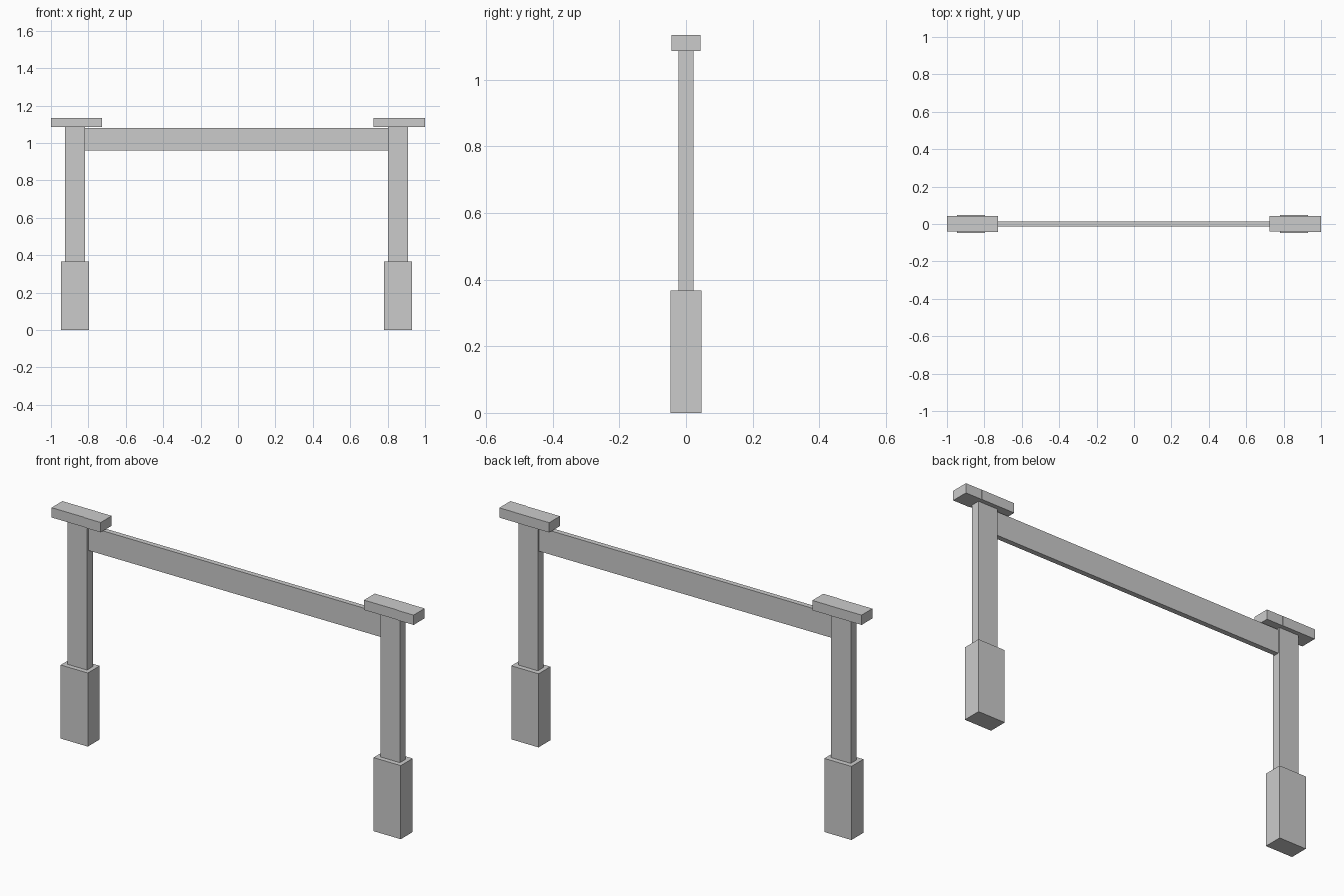
import bpy
import bmesh

if "Cube" in bpy.data.objects:
    bpy.data.objects.remove(bpy.data.objects["Cube"])


def box(name, x, y, z):
    """Axis-aligned box from (min, max) ranges."""
    bm = bmesh.new()
    bmesh.ops.create_cube(bm, size=1)
    for v in bm.verts:
        v.co = [r[0] if c < 0 else r[1] for c, r in zip(v.co, (x, y, z))]
    mesh = bpy.data.meshes.new(name)
    bm.to_mesh(mesh)
    bm.free()
    obj = bpy.data.objects.new(name, mesh)
    bpy.context.collection.objects.link(obj)
    return obj


FOOT_TOP, POST_TOP, CAP_TOP = 0.367, 1.086, 1.135

# Each side: post centre and cap x range
for side, cx, cap_min, cap_max in (("left", -0.871, -1.0, -0.727),
                                   ("right", 0.856, 0.724, 1.0)):
    post_right = cx + 0.054
    # Thick foot and slender post
    box(side + "_foot", (cx - 0.075, cx + 0.075), (-0.047, 0.047), (0, FOOT_TOP))
    box(side + "_post", (cx - 0.054, post_right), (-0.023, 0.022), (FOOT_TOP, POST_TOP))
    # Cap in two lengths, with a slight step at the post's edge
    box(side + "_cap", (cap_min, post_right), (-0.041, 0.044), (POST_TOP, CAP_TOP))
    box(side + "_cap_end", (post_right, cap_max), (-0.044, 0.043), (POST_TOP, CAP_TOP))

# Crossbeam between the posts
box("crossbeam", (-0.817, 0.802), (-0.013, 0.013), (0.96, 1.079))
